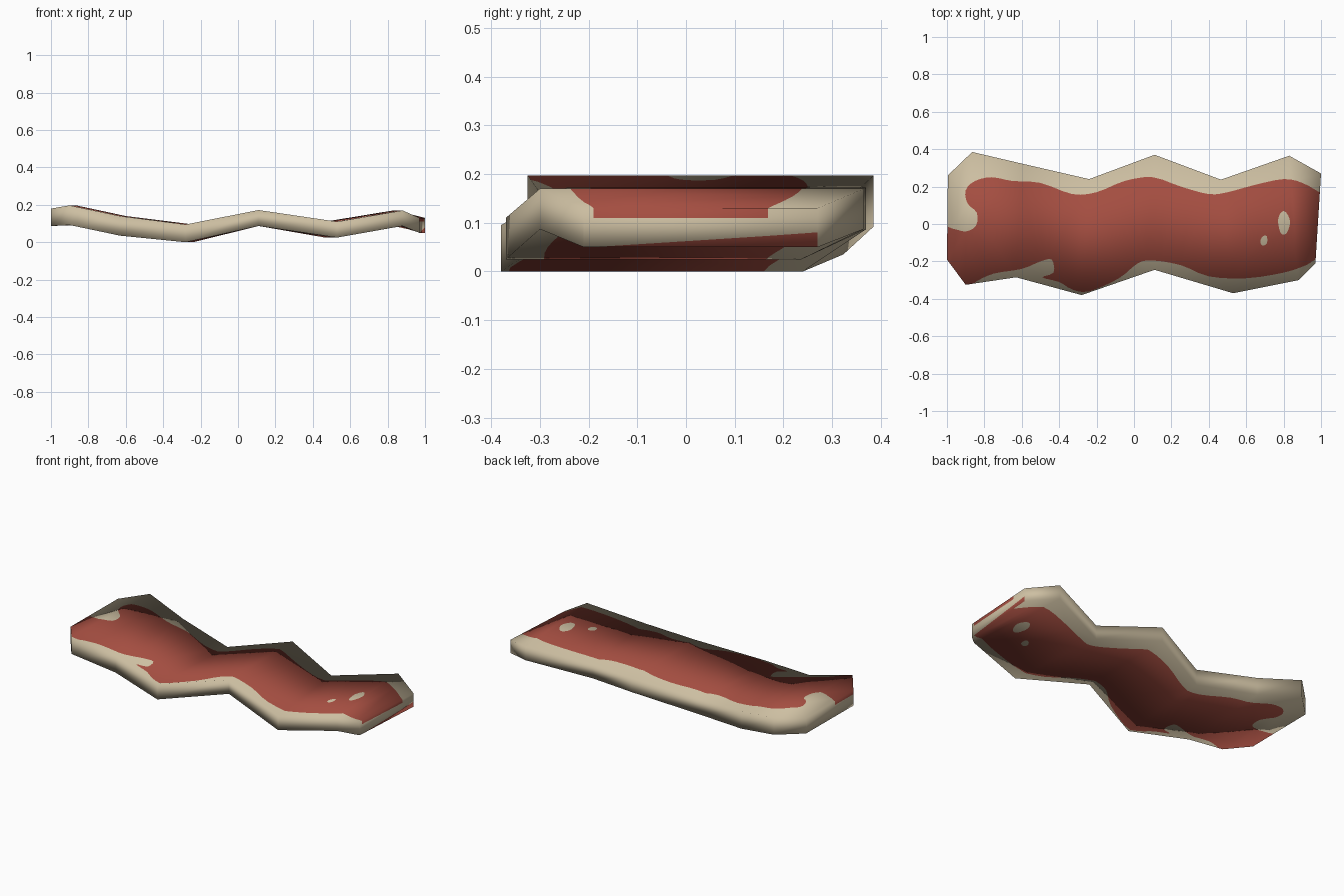
import bpy, bmesh
from mathutils import Vector
from mathutils.geometry import delaunay_2d_cdt

if "Cube" in bpy.data.objects:
    bpy.data.objects.remove(bpy.data.objects["Cube"])

def material(name, col):
    m = bpy.data.materials.new(name)
    m.diffuse_color = (*col, 1)
    m.use_nodes = True
    m.node_tree.nodes["Principled BSDF"].inputs["Base Color"].default_value = m.diffuse_color
    return m

FAT = material("cream_fat", (0.61, 0.52, 0.36))
MEAT = material("red_meat", (0.37, 0.075, 0.052))

# Cross ribs of the wavy slab: front x, front y, back x, back y, bottom z, top z
RIBS = [(-1.0, -.19, -.995, .26, .087, .18), (-.90, -.325, -.865, .385, .092, .197),
        (-.63, -.285, -.60, .323, .035, .14), (-.28, -.38, -.24, .24, 0, .095),
        (.11, -.245, .11, .37, .087, .172), (.53, -.37, .465, .237, .025, .11),
        (.88, -.30, .83, .365, .087, .17), (.97, -.21, 1.0, .27, .05, .13)]
LAST = len(RIBS) - 1

# Outline of the meat, drawn in plan; it overshoots the two ends
MEAT_LINE = [(-1.06, -.02), (-.97, -.025), (-.90, -.04), (-.845, -.01), (-.84, .06), (-.89, .11),
             (-.90, .18), (-.85, .23), (-.76, .25), (-.65, .23), (-.50, .22), (-.33, .16),
             (-.20, .17), (-.05, .23), (.10, .25), (.25, .20), (.40, .16), (.50, .17),
             (.65, .21), (.80, .24), (.90, .22), (1.0, .165), (1.06, .14), (1.06, -.16),
             (.97, -.19), (.92, -.22), (.80, -.26), (.60, -.29), (.40, -.28), (.25, -.22),
             (.10, -.195), (.02, -.21), (-.08, -.29), (-.24, -.36), (-.33, -.35), (-.40, -.31),
             (-.49, -.285), (-.43, -.26), (-.44, -.19), (-.50, -.20), (-.60, -.24), (-.75, -.265),
             (-.84, -.305), (-.90, -.34), (-1.06, -.30)]
SPOT_A = [(.77, .02), (.79, .065), (.815, .06), (.835, .01), (.815, -.05), (.785, -.05)]
SPOT_B = [(.675, -.09), (.69, -.065), (.71, -.065), (.71, -.105), (.685, -.115)]

def rounded(pts, steps=3):
    """Closed smooth curve through the points, turned anticlockwise."""
    out, n = [], len(pts)
    for i in range(n):
        a, b, c, d = (Vector(pts[(i + k) % n]) for k in (-1, 0, 1, 2))
        for s in range(steps):
            t = s / steps
            out.append(0.5 * (2 * b + (c - a) * t + (2 * a - 5 * b + 4 * c - d) * t * t
                              + (3 * b - a - 3 * c + d) * t ** 3))
    return out[::-1]

# Coarse cage, used only for its soft vertex normals
cage = bmesh.new()
rings = []
for fx, fy, bx, by, lo, hi in RIBS:
    rings.append([cage.verts.new(p) for p in ((fx, fy, lo), (bx, by, lo), (bx, by, hi), (fx, fy, hi))])
for a, b in zip(rings, rings[1:]):
    for k in range(4):
        cage.faces.new((a[k], a[(k + 1) % 4], b[(k + 1) % 4], b[k]))
cage.faces.new(rings[0])
cage.faces.new(rings[-1])
bmesh.ops.recalc_face_normals(cage, faces=cage.faces[:])
cage.normal_update()
NORMAL = [[v.normal.copy() for v in r] for r in rings]
cage.free()

def rib_x(r, y):
    v = min(1, max(0, (y - r[1]) / (r[3] - r[1])))
    return r[0] + (r[2] - r[0]) * v

def lift(p, t):
    """Position and normal at plan point p and height fraction t."""
    x, y = p
    i = 0
    while i < LAST - 1 and x > rib_x(RIBS[i + 1], y):
        i += 1
    a, b = RIBS[i], RIBS[i + 1]
    xa, xb = rib_x(a, y), rib_x(b, y)
    s = min(1, max(0, (x - xa) / (xb - xa)))
    mix = [q + (r - q) * s for q, r in zip(a, b)]
    v = min(1, max(0, (y - mix[1]) / (mix[3] - mix[1])))
    c = [NORMAL[i][k].lerp(NORMAL[i + 1][k], s) for k in range(4)]
    n = c[0].lerp(c[1], v).lerp(c[3].lerp(c[2], v), t)
    return Vector((x, y, mix[4] + (mix[5] - mix[4]) * t)), n.normalized()

# Plan triangulation: slab outline, meat, fat spots, and a crease along each rib
plan, loops, edges = [], [], []
outline = [Vector(r[:2]) for r in RIBS] + [Vector(r[2:4]) for r in reversed(RIBS)]
for loop in (outline, rounded(MEAT_LINE), rounded(SPOT_A), rounded(SPOT_B)):
    loops.append(list(range(len(plan), len(plan) + len(loop))))
    plan += loop
for i in range(1, LAST):
    edges.append((i, 2 * LAST + 1 - i))
plan, _, tris, _, _, owners = delaunay_2d_cdt(plan, edges, loops, 0, 1e-5)

verts, normals, cache, faces, mats = [], [], {}, [], []

def vert(k, t):
    key = (k, round(t, 4))
    if key not in cache:
        cache[key] = len(verts)
        co, n = lift(plan[k], t)
        verts.append(co)
        normals.append(n)
    return cache[key]

def add_face(keys, mat):
    ids = list(dict.fromkeys(vert(k, t) for k, t in keys))
    if len(ids) > 2:
        faces.append(ids)
        mats.append(mat)

# Top and bottom skins
border = {}
for tri, own in zip(tris, owners):
    if 0 not in own:
        continue
    a, b, c = (plan[k] for k in tri)
    area = (b - a).cross(c - a)
    if abs(area) < 1e-9:
        continue
    tri = list(tri) if area > 0 else list(tri)[::-1]
    meat = int(1 in own and 2 not in own and 3 not in own)
    add_face([(k, 1) for k in tri], meat)
    add_face([(k, 0) for k in reversed(tri)], meat)
    for k in range(3):
        border[(tri[k], tri[(k + 1) % 3])] = meat

# Rim walls: fat, with meat showing along the cut ends
for (a, b), meat in border.items():
    if (b, a) in border:
        continue
    pa, pb = plan[a], plan[b]
    right = min(pa.x, pb.x) > .965
    left = max(pa.x, pb.x) < -.99
    if not (right or left):
        add_face([(a, 0), (b, 0), (b, 1), (a, 1)], 0)
        continue
    la, lb = (max(0, .38 * (p.y + .15) / .42) if right else 0 for p in (pa, pb))
    add_face([(a, 0), (b, 0), (b, lb), (a, la)], 1)
    add_face([(a, la), (b, lb), (b, .75), (a, .75)], 0)
    add_face([(a, .75), (b, .75), (b, 1), (a, 1)], meat)

mesh = bpy.data.meshes.new("bacon_strip")
mesh.from_pydata(verts, [], faces)
mesh.materials.append(FAT)
mesh.materials.append(MEAT)
mesh.polygons.foreach_set("material_index", mats)
mesh.polygons.foreach_set("use_smooth", [True] * len(faces))
mesh.update()
mesh.normals_split_custom_set_from_vertices(normals)
strip = bpy.data.objects.new("bacon_strip", mesh)
bpy.context.collection.objects.link(strip)
